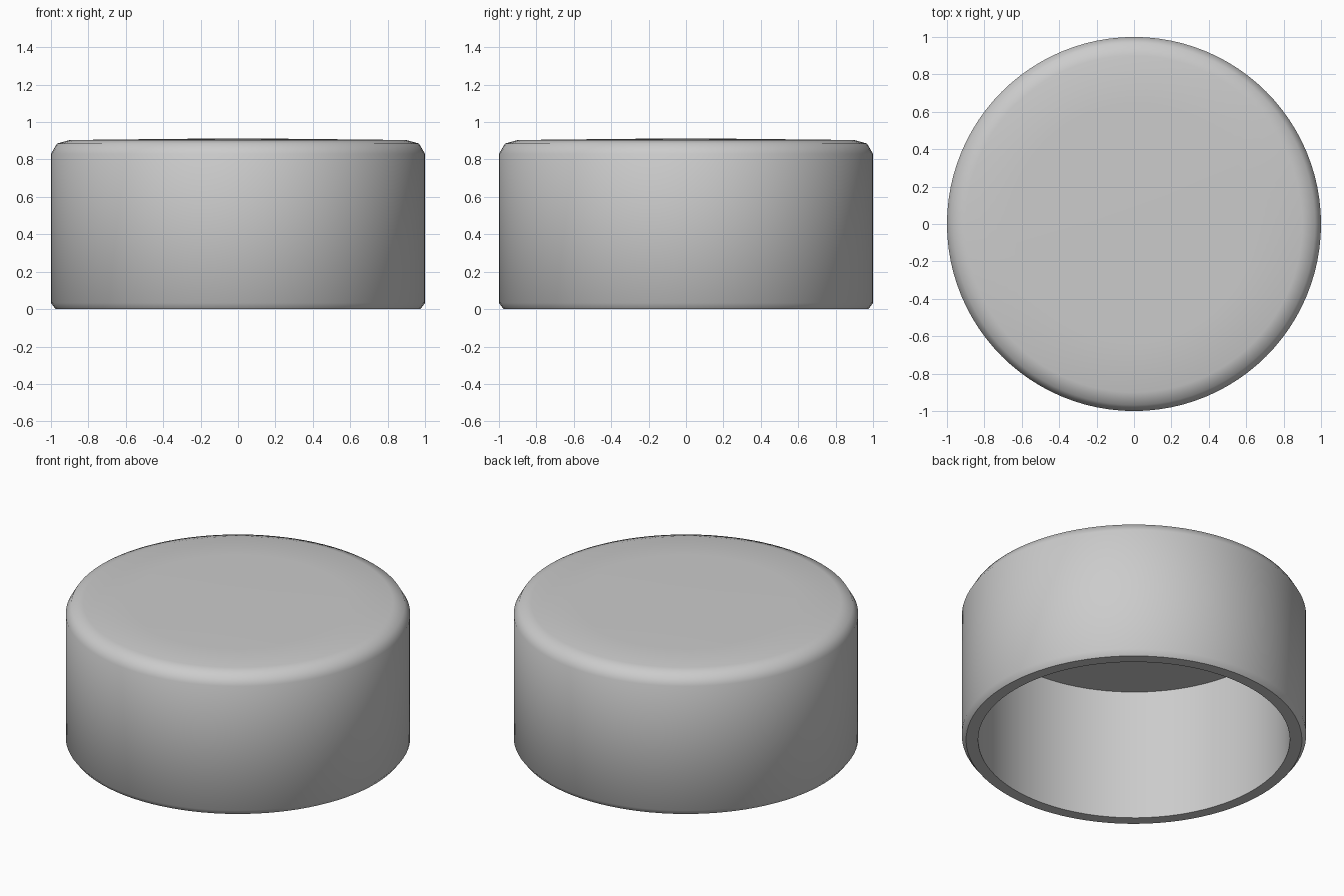
import bpy, bmesh, math

if "Cube" in bpy.data.objects:
    bpy.data.objects.remove(bpy.data.objects["Cube"])

SEGMENTS = 96

# Half section of the hollow cap: (radius, height), inside centre to top centre
PROFILE = [
    (0, 0.843), (0.905, 0.843), (0.905, 0.0),        # recess
    (0.975, 0.0), (1.0, 0.033), (1.0, 0.83),         # rim and wall
    (0.968, 0.885), (0.90, 0.904),                   # rounded shoulder
    (0.64, 0.907), (0.25, 0.911), (0, 0.911),        # slightly domed top
]


def lathe(name, profile):
    bm = bmesh.new()
    verts = [bm.verts.new((r, 0, z)) for r, z in profile]
    edges = [bm.edges.new(pair) for pair in zip(verts, verts[1:])]
    bmesh.ops.spin(bm, geom=verts + edges, cent=(0, 0, 0), axis=(0, 0, 1),
                   angle=math.tau, steps=SEGMENTS, use_merge=True)
    bmesh.ops.remove_doubles(bm, verts=bm.verts, dist=0.0005)
    bmesh.ops.recalc_face_normals(bm, faces=bm.faces)
    mesh = bpy.data.meshes.new(name)
    bm.to_mesh(mesh)
    bm.free()
    obj = bpy.data.objects.new(name, mesh)
    bpy.context.collection.objects.link(obj)
    return obj


# Round hollow cap, open underneath
cap = lathe("round_cap", PROFILE)
bpy.context.view_layer.objects.active = cap
cap.select_set(True)
bpy.ops.object.shade_smooth_by_angle(angle=math.radians(50))
